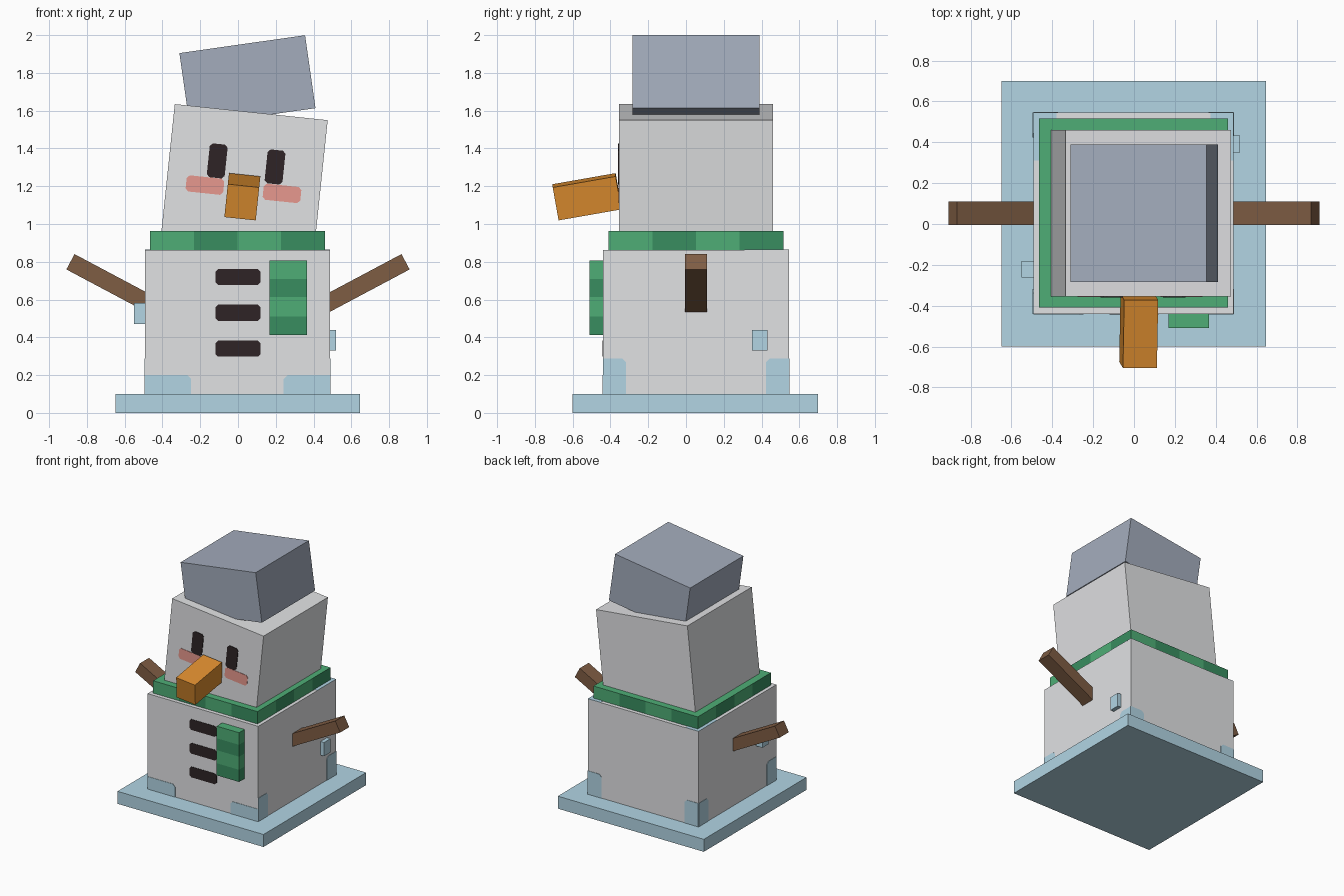
import bpy, bmesh, math
from mathutils import Matrix, Vector, Euler

if "Cube" in bpy.data.objects:
    bpy.data.objects.remove(bpy.data.objects["Cube"])


def material(name, r, g, b):
    m = bpy.data.materials.new(name)
    lin = lambda c: ((c / 255 + 0.055) / 1.055) ** 2.4
    m.diffuse_color = (lin(r), lin(g), lin(b), 1)
    m.use_nodes = True
    m.node_tree.nodes["Principled BSDF"].inputs["Base Color"].default_value = m.diffuse_color
    return m


SNOW = material("snow", 225, 226, 228)
ICE = material("ice_blue", 178, 213, 228)
HAT = material("hat_grey", 163, 172, 188)
GREEN = material("light_green", 78, 174, 118)
DARK_GREEN = material("dark_green", 56, 141, 96)
ORANGE = material("carrot_orange", 220, 141, 47)
BROWN = material("branch_brown", 127, 93, 68)
COAL = material("coal_black", 46, 36, 38)
PINK = material("cheek_pink", 234, 154, 144)


def finish(name, bm, matrix, *mats):
    bmesh.ops.recalc_face_normals(bm, faces=bm.faces)
    me = bpy.data.meshes.new(name)
    bm.to_mesh(me)
    bm.free()
    for m in mats:
        me.materials.append(m)
    ob = bpy.data.objects.new(name, me)
    ob.matrix_world = matrix
    bpy.context.collection.objects.link(ob)
    return ob


def placed(centre, rx=0, ry=0, rz=0):
    angles = [math.radians(a) for a in (rx, ry, rz)]
    return Matrix.Translation(centre) @ Euler(angles).to_matrix().to_4x4()


def cuboid(size):
    bm = bmesh.new()
    bmesh.ops.create_cube(bm, size=1)
    bmesh.ops.scale(bm, vec=size, verts=bm.verts)
    return bm


def box(name, centre, size, mat, rx=0, ry=0):
    return finish(name, cuboid(size), placed(centre, rx, ry), mat)


def span(name, lo, hi, mat):
    lo, hi = Vector(lo), Vector(hi)
    return box(name, (lo + hi) / 2, hi - lo, mat)


def plate(name, matrix, w, h, mat, clip=0.015, corners=(0, 1, 2, 3)):
    """Thin plate facing local -y; listed corners are clipped."""
    bm = bmesh.new()
    pts = []
    for i, (sx, sz) in enumerate(((-1, -1), (1, -1), (1, 1), (-1, 1))):
        x, z = sx * w / 2, sz * h / 2
        if i in corners:
            a, b = (x - sx * clip, z), (x, z - sz * clip)
            pts += [b, a] if sx == sz else [a, b]
            if sx == sz:
                pts[-2:] = [(x, z - sz * clip), (x - sx * clip, z)]
            # order keeps the outline running counter-clockwise
            if i == 0:
                pts[-2:] = [b, a]
            elif i == 1:
                pts[-2:] = [a, b]
            elif i == 2:
                pts[-2:] = [b, a]
            else:
                pts[-2:] = [a, b]
        else:
            pts.append((x, z))
    face = bm.faces.new([bm.verts.new((x, -0.003, z)) for x, z in pts])
    new = bmesh.ops.extrude_face_region(bm, geom=[face])["geom"]
    bmesh.ops.translate(bm, vec=(0, 0.005, 0),
                        verts=[v for v in new if isinstance(v, bmesh.types.BMVert)])
    return finish(name, bm, matrix, mat)


# Icy base and snow body
span("ice_base", (-0.648, -0.6, 0), (0.646, 0.7, 0.1), ICE)
X0, X1, Y0, Y1, TOP = -0.493, 0.487, -0.44, 0.546, 0.863
span("body", (X0, Y0, 0.1), (X1, Y1, TOP), SNOW)

# Frost patches at the lower corners of each side, wide and low on the front
cx, cy = (X0 + X1) / 2, (Y0 + Y1) / 2
sides = {"front": ((cx, Y0), 0, X1 - X0, 0.245, 0.1),
         "right": ((X1, cy), 90, Y1 - Y0, 0.122, 0.188),
         "back": ((cx, Y1), 180, X1 - X0, 0.122, 0.188),
         "left": ((X0, cy), -90, Y1 - Y0, 0.122, 0.188)}
for side, ((px, py), turn, width, w, h) in sides.items():
    for label, s in (("a", -1), ("b", 1)):
        m = placed((px, py, 0.1 + h / 2), rz=turn)
        m = m @ Matrix.Translation((s * (width - w) / 2, 0, 0))
        plate(f"frost_{side}_{label}", m, w, h, ICE, 0.02, (2,) if s < 0 else (3,))
# Frost on the rear corners of the body top
span("frost_top_left", (X0, 0.31, TOP - 0.002), (-0.38, Y1, TOP + 0.002), ICE)
span("frost_top_right", (0.375, 0.31, TOP - 0.002), (X1, Y1, TOP + 0.002), ICE)

# Loose ice chunks on the sides
span("ice_chunk_left", (-0.55, -0.262, 0.47), (X0 + 0.01, -0.182, 0.582), ICE)
span("ice_chunk_right", (X1 - 0.01, 0.35, 0.33), (0.518, 0.432, 0.44), ICE)

# Scarf collar with alternating bands around its four sides
size = Vector((0.925, 0.925, 0.1))
bm = cuboid(size)
for axis in (Vector((1, 0, 0)), Vector((0, 1, 0))):
    for t in (-0.25, 0, 0.25):
        bmesh.ops.bisect_plane(bm, geom=bm.verts[:] + bm.edges[:] + bm.faces[:],
                               plane_co=axis * t * size.x, plane_no=axis)
bm.normal_update()
for f in bm.faces:
    n, c = f.normal, f.calc_center_median()
    if abs(n.z) < 0.5:
        along = c.dot(Vector((-n.y, n.x, 0))) / size.x + 0.5
        f.material_index = int(along * 4) % 2
finish("scarf_collar", bm, placed((-0.003, 0.053, 0.912)), GREEN, DARK_GREEN)

# Hanging scarf tail with bands down its length
bm = cuboid((0.198, 0.07, 0.394))
for t in (0.1, 0.005, -0.1):
    bmesh.ops.bisect_plane(bm, geom=bm.verts[:] + bm.edges[:] + bm.faces[:],
                           plane_co=(0, 0, t), plane_no=(0, 0, 1))
for f in bm.faces:
    z = f.calc_center_median().z
    f.material_index = int(z < -0.1 or 0.005 < z < 0.1)
finish("scarf_tail", bm, placed((0.267, -0.475, 0.609)), GREEN, DARK_GREEN)

# Coal buttons
for i, z in enumerate((0.34, 0.53, 0.72)):
    plate(f"button_{i + 1}", placed((0, Y0, z)), 0.24, 0.085, COAL)

# Tilted head, face and hat
box("head", (0.034, 0.053, 1.249), (0.814, 0.815, 0.69), SNOW, ry=6)
FACE = -0.3545
for side, ex, ez, kx, kz in (("left", -0.11, 1.334, -0.175, 1.206),
                             ("right", 0.196, 1.302, 0.233, 1.162)):
    plate(f"eye_{side}", placed((ex, FACE - 0.002, ez), ry=6), 0.095, 0.18, COAL)
    plate(f"cheek_{side}", placed((kx, FACE, kz), ry=6), 0.2, 0.086, PINK)
nose = placed((0.02, -0.69, 1.115), rx=10, ry=6) @ Matrix.Translation((0, 0.169, 0))
finish("nose", cuboid((0.167, 0.338, 0.178)), nose, ORANGE)
box("hat", (0.05, 0.053, 1.759), (0.672, 0.674, 0.39), HAT, ry=-8.1)

# Branch arms, mirrored
for side, s in (("left", -1), ("right", 1)):
    arm = placed((s * 0.887, 0.053, 0.8), ry=-s * 28)
    arm = arm @ Matrix.Translation((-s * 0.245, 0, 0))
    finish(f"arm_{side}", cuboid((0.49, 0.114, 0.092)), arm, BROWN)
